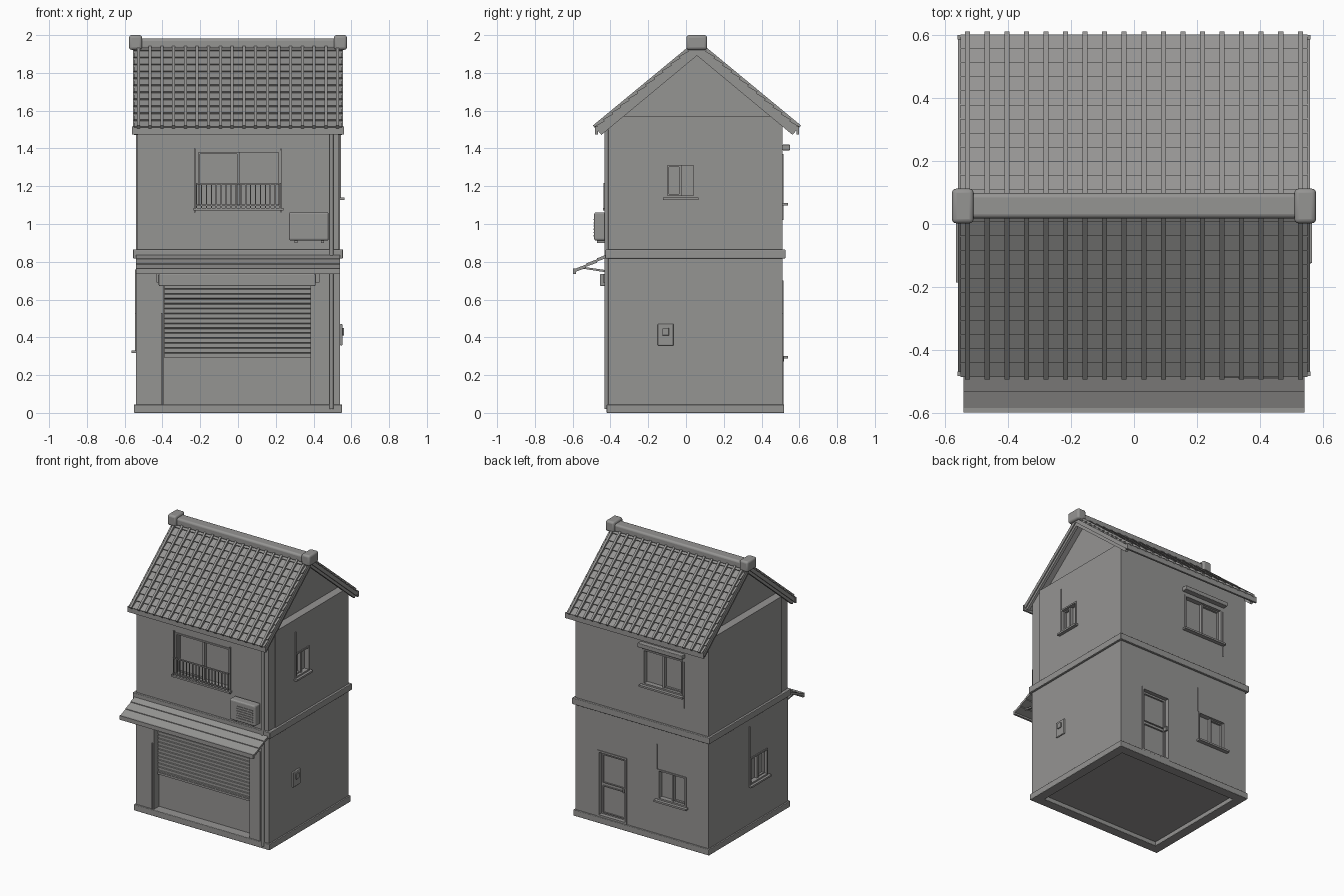
import bpy, bmesh, math
from mathutils import Vector

cube = bpy.data.objects.get("Cube")
if cube:
    bpy.data.objects.remove(cube, do_unlink=True)

grey = bpy.data.materials.new("warm_grey")
grey.use_nodes = True
grey.diffuse_color = (0.3, 0.297, 0.29, 1)
grey.node_tree.nodes["Principled BSDF"].inputs["Base Color"].default_value = grey.diffuse_color


def finish(name, bm, bevel=0):
    bmesh.ops.recalc_face_normals(bm, faces=bm.faces)
    mesh = bpy.data.meshes.new(name)
    bm.to_mesh(mesh)
    bm.free()
    mesh.materials.append(grey)
    ob = bpy.data.objects.new(name, mesh)
    bpy.context.collection.objects.link(ob)
    if bevel:
        mod = ob.modifiers.new("bevel", "BEVEL")
        mod.width, mod.segments = bevel, 3
    return ob


def add_box(bm, x, y, z):
    out = bmesh.ops.create_cube(bm, size=1)
    for v in out["verts"]:
        v.co = [a + (c + 0.5) * (b - a) for c, (a, b) in zip(v.co, (x, y, z))]
    return out["verts"]


def box(name, x, y, z, bevel=0):
    bm = bmesh.new()
    add_box(bm, x, y, z)
    return finish(name, bm, bevel)


def prism(name, points, x0, x1, bevel=0):
    """Extrude a (y, z) outline along x."""
    bm = bmesh.new()
    face = bm.faces.new([bm.verts.new((x0, y, z)) for y, z in points])
    out = bmesh.ops.extrude_face_region(bm, geom=[face])
    for v in out["geom"]:
        if isinstance(v, bmesh.types.BMVert):
            v.co.x = x1
    return finish(name, bm, bevel)


# Wall coordinates: u runs along the wall, d points outwards
def wall_box(name, side, u, d, z, bevel=0):
    if side == "front":
        return box(name, u, (-0.41 - d[1], -0.41 - d[0]), z, bevel)
    if side == "back":
        return box(name, u, (0.51 + d[0], 0.51 + d[1]), z, bevel)
    if side == "left":
        return box(name, (0.54 + d[0], 0.54 + d[1]), u, z, bevel)
    return box(name, (-0.54 - d[1], -0.54 - d[0]), u, z, bevel)


# House body
house = prism("house_walls", [(-0.41, 0.03), (0.51, 0.03), (0.51, 1.545), (0.48, 1.57),
                              (-0.37, 1.57), (-0.41, 1.54)], -0.54, 0.54)


def cut(cutter):
    mod = house.modifiers.new("opening", "BOOLEAN")
    mod.operation, mod.solver, mod.object = "DIFFERENCE", "EXACT", cutter
    bpy.context.view_layer.objects.active = house
    bpy.ops.object.modifier_apply(modifier=mod.name)
    bpy.data.objects.remove(cutter, do_unlink=True)


def frame(name, side, u, z, t, d):
    """Four bars around an opening."""
    for label, uu, zz in (("side_a", (u[0], u[0] + t), z), ("side_b", (u[1] - t, u[1]), z),
                          ("top", u, (z[1] - t, z[1])), ("bottom", u, (z[0], z[0] + t))):
        wall_box(name + "_" + label, side, uu, d, zz)


def window(name, side, u, z, sill=0.03):
    cut(wall_box("cutter", side, u, (-0.03, 0.05), z))
    frame(name + "_frame", side, u, z, 0.011, (-0.03, 0.006))
    mid = (u[0] + u[1]) / 2
    wall_box(name + "_mullion", side, (mid - 0.007, mid + 0.007), (-0.03, -0.008), z)
    frame(name + "_sash", side, (u[0] + 0.011, mid), (z[0] + 0.011, z[1] - 0.011), 0.008, (-0.03, -0.015))
    wall_box(name + "_sill", side, (u[0] - 0.015, u[1] + 0.015), (-0.01, sill), (z[0] - 0.013, z[0]))


# Corner strips beside the upper front wall
for s in (-1, 1):
    cut(box("cutter", sorted((s * 0.534, s * 0.6)), (-0.5, -0.335), (0.85, 1.6)))

# Windows
window("front_window", "front", (-0.22, 0.225), (1.085, 1.39), 0.03)
window("left_window", "left", (-0.108, 0.05), (1.14, 1.32), 0.024)
window("right_window", "right", (-0.17, 0.03), (0.33, 0.525), 0.024)
window("back_upper_window", "back", (-0.33, -0.01), (1.11, 1.37))
window("back_lower_window", "back", (-0.36, -0.13), (0.3, 0.52))
wall_box("back_window_hood", "back", (-0.35, 0.01), (0, 0.04), (1.39, 1.42), 0.004)

# Front window railing
for z in (1.095, 1.208):
    wall_box("railing_rail", "front", (-0.222, 0.227), (0.018, 0.028), (z, z + 0.008))
for i in range(18):
    u = -0.222 + i * 0.026
    wall_box("railing_bar", "front", (u, u + 0.006), (0.02, 0.026), (1.085, 1.208))
for u in (-0.232, 0.224):
    wall_box("window_post", "front", (u, u + 0.007), (0, 0.01), (1.06, 1.4))

# Back door
door_u, door_z = (0.12, 0.36), (0.045, 0.53)
cut(wall_box("cutter", "back", door_u, (-0.025, 0.05), door_z))
frame("door_frame", "back", door_u, door_z, 0.014, (-0.025, 0.005))
frame("door_panel", "back", (0.15, 0.33), (0.29, 0.5), 0.006, (-0.025, -0.017))
frame("door_panel", "back", (0.15, 0.33), (0.07, 0.27), 0.006, (-0.025, -0.017))
wall_box("door_handle", "back", (0.14, 0.155), (-0.025, 0.008), (0.27, 0.3), 0.003)

# Shopfront opening with half-open slatted shutter
cut(box("cutter", (-0.395, 0.388), (-0.6, -0.35), (0.045, 0.69)))
slats = [(-0.352, 0.295)]
for i in range(15):
    z = 0.295 + i * 0.026
    slats += [(-0.368, z), (-0.368, z + 0.02), (-0.36, z + 0.023)]
slats.append((-0.352, 0.685))
prism("shutter", slats, -0.39, 0.385)
box("shutter_bottom_bar", (-0.39, 0.385), (-0.372, -0.35), (0.29, 0.305))
box("shutter_housing", (-0.42, 0.41), (-0.455, -0.41), (0.672, 0.735), 0.006)
for s in (-1, 1):
    box("housing_bracket", sorted((s * 0.41, s * 0.432)), (-0.44, -0.41), (0.69, 0.735))
box("left_jamb_strip", (0.385, 0.47), (-0.414, -0.41), (0.045, 0.7))
box("right_jamb_strip", (-0.408, -0.4), (-0.418, -0.41), (0.045, 0.53))

# Awning in three overlapping strips, with struts
top, low = Vector((-0.41, 0.842)), Vector((-0.59, 0.757))
for i in range(3):
    a, b = top.lerp(low, i / 3), top.lerp(low, (i + 1) / 3)
    prism("awning_strip", [(a.x, a.y), (b.x, b.y + 0.005), (b.x, b.y - 0.012), (a.x, a.y - 0.018)], -0.541, 0.541)
box("awning_lip", (-0.541, 0.541), (-0.598, -0.583), (0.735, 0.765))
for x in (-0.5, 0, 0.48):
    prism("awning_strut", [(-0.41, 0.742), (-0.55, 0.764), (-0.55, 0.774), (-0.41, 0.754)], x, x + 0.014)

# Base ring and storey band
for name, z, over, inner in (("base", (0, 0.045), 0.01, 0.06), ("storey_band", (0.818, 0.865), 0.016, 0.03)):
    for side in ("front", "back"):
        wall_box(name, side, (-0.54 - over, 0.54 + over), (-inner, over), z, 0.004)
    for side in ("left", "right"):
        wall_box(name, side, (-0.41, 0.51), (-inner, over), z, 0.004)

# Recessed gable infill
prism("gable", [(-0.39, 1.55), (0.5, 1.55), (0.058, 1.92)], -0.48, 0.48)

# Roof slopes: s runs down from the ridge, h is height above the deck
def roof_box(bm, side, x, s, h_top, h_low):
    down = Vector((0, side * 0.54, -0.448)).normalized()
    up = Vector((0, side * 0.448, 0.54)).normalized()
    for v in add_box(bm, x, s, (0, 1)):
        lower = abs(v.co.y - s[1]) < 1e-5
        h = (h_low if lower else h_top)[round(v.co.z)]
        v.co = Vector((v.co.x, 0.058, 1.95)) + down * v.co.y + up * h


length, rows = 0.695, 12
for side, label in ((-1, "front"), (1, "back")):
    deck, tiles, ribs, boards = (bmesh.new() for _ in range(4))
    roof_box(deck, side, (-0.557, 0.557), (0, length), (-0.026, 0), (-0.026, 0))
    step = length / rows
    for r in range(rows):
        roof_box(tiles, side, (-0.55, 0.55), (r * step, (r + 1) * step), (-0.002, 0.002), (-0.002, 0.012))
    for i in range(18):
        x = -0.527 + i * 0.062
        roof_box(ribs, side, (x - 0.008, x + 0.008), (0, length + 0.003), (-0.002, 0.02), (-0.002, 0.022))
    for x in ((-0.55, -0.53), (0.53, 0.55)):
        roof_box(boards, side, x, (0, length), (-0.045, -0.02), (-0.045, -0.02))
    finish(label + "_roof_deck", deck)
    finish(label + "_roof_tiles", tiles)
    finish(label + "_roof_ribs", ribs)
    finish(label + "_bargeboards", boards)
for y in (-0.481, 0.585):
    box("eave_fascia", (-0.56, 0.56), (y, y + 0.014), (1.475, 1.515))

# Ridge beam and end caps
ridge = [box("ridge_beam", (-0.55, 0.55), (0.018, 0.098), (1.925, 1.982), 0.014)]
for s in (-1, 1):
    ridge.append(box("ridge_cap", sorted((s * 0.508, s * 0.577)), (0.002, 0.112), (1.922, 2.0), 0.014))
for ob in ridge:
    ob.select_set(True)
bpy.ops.object.shade_smooth_by_angle()

# Air conditioner with louvres
wall_box("air_conditioner", "front", (0.27, 0.48), (0.012, 0.076), (0.912, 1.062), 0.01)
for i in range(6):
    z = 0.935 + i * 0.017
    wall_box("air_conditioner_louvre", "front", (0.33, 0.46), (0.07, 0.08), (z, z + 0.006))
for u in (0.3, 0.44):
    wall_box("air_conditioner_bracket", "front", (u, u + 0.015), (0, 0.06), (0.9, 0.914))

# Downpipe, cables and meter box
bm = bmesh.new()
pipe = bmesh.ops.create_cone(bm, cap_ends=True, segments=12, radius1=0.011, radius2=0.011, depth=1.48)
bmesh.ops.translate(bm, verts=pipe["verts"], vec=(0.495, -0.421, 0.76))
finish("downpipe", bm)
wall_box("left_cable", "left", (-0.11, -0.104), (0, 0.006), (1.14, 1.48))
wall_box("right_cable", "right", (0.034, 0.04), (0, 0.006), (0.33, 0.76))
wall_box("back_upper_cable", "back", (-0.345, -0.338), (0, 0.006), (1.02, 1.36))
wall_box("back_lower_cable", "back", (-0.128, -0.121), (0, 0.006), (0.52, 0.7))
wall_box("meter_box", "left", (-0.15, -0.065), (0, 0.013), (0.357, 0.47), 0.005)
wall_box("meter_dial", "left", (-0.125, -0.09), (0.013, 0.022), (0.41, 0.45), 0.003)
